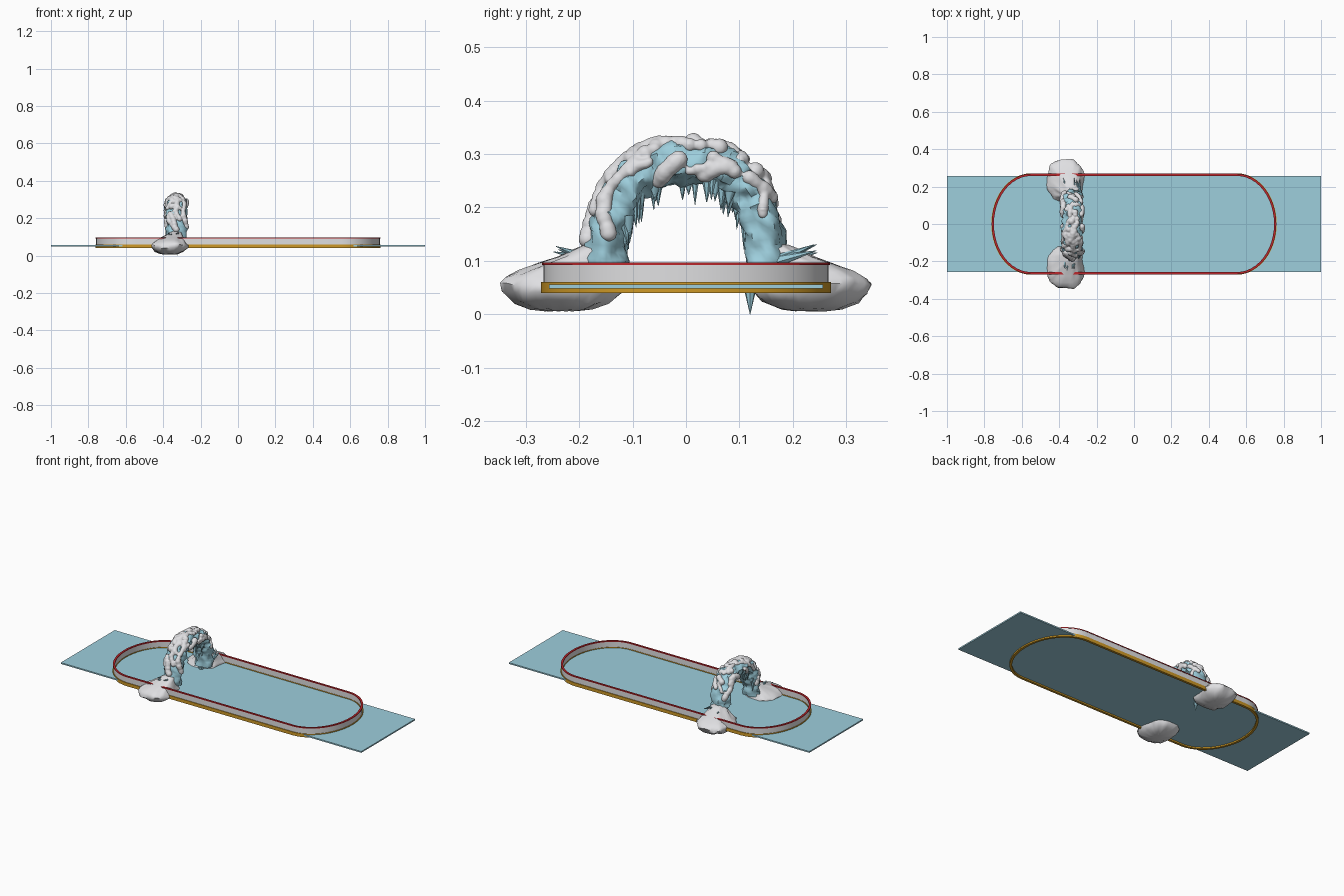
import bpy, bmesh, math, random
from mathutils import Vector, Matrix, noise

if "Cube" in bpy.data.objects:
    bpy.data.objects.remove(bpy.data.objects["Cube"])

random.seed(4)
PI = math.pi


def mat(name, r, g, b):
    m = bpy.data.materials.new(name)
    m.diffuse_color = (r, g, b, 1)
    m.use_nodes = True
    m.node_tree.nodes["Principled BSDF"].inputs["Base Color"].default_value = m.diffuse_color
    return m


ICE = mat("ice_blue", 0.34, 0.62, 0.72)
SNOW = mat("snow_white", 0.74, 0.74, 0.76)
WHITE = mat("board_white", 0.74, 0.74, 0.75)
RED = mat("trim_red", 0.50, 0.02, 0.025)
GOLD = mat("kick_plate_gold", 0.62, 0.32, 0.02)


def finish(name, bm, material, smooth=40):
    bmesh.ops.recalc_face_normals(bm, faces=bm.faces)
    me = bpy.data.meshes.new(name)
    bm.to_mesh(me)
    bm.free()
    me.materials.append(material)
    ob = bpy.data.objects.new(name, me)
    bpy.context.collection.objects.link(ob)
    if smooth:
        bpy.ops.object.select_all(action='DESELECT')
        ob.select_set(True)
        bpy.context.view_layer.objects.active = ob
        bpy.ops.object.shade_smooth_by_angle(angle=math.radians(smooth))
    return ob


def skin(bm, rings, close=False, caps=True):
    """Bridge rings of points; close joins the last ring to the first."""
    vs = [[bm.verts.new(p) for p in r] for r in rings]
    n = len(vs[0])
    pairs = list(zip(vs, vs[1:])) + ([(vs[-1], vs[0])] if close else [])
    for a, b in pairs:
        for i in range(n):
            j = (i + 1) % n
            bm.faces.new((a[i], a[j], b[j], b[i]))
    if caps and not close:
        bm.faces.new(vs[0])
        bm.faces.new(vs[-1])


# Ice sheet
bm = bmesh.new()
bmesh.ops.create_cube(bm, size=1, matrix=Matrix.Translation((0, 0, 0.052))
                      @ Matrix.Diagonal((2, 0.512, 0.008, 1)))
finish("ice_sheet", bm, ICE, 0)


# Rink boards: one rounded loop used for three stacked bands
def rink_loop(off, z, n=24):
    pts = []
    for side in (1, -1):
        for i in range(n + 1):
            a = PI * i / n - PI / 2
            pts.append((side * (0.55 + (0.205 + off) * math.cos(a)),
                        side * (0.263 + off) * math.sin(a), z))
    return pts


def band(name, material, inner, outer, z0, z1):
    bm = bmesh.new()
    skin(bm, [rink_loop(outer, z0), rink_loop(outer, z1),
              rink_loop(inner, z1), rink_loop(inner, z0)], close=True)
    finish(name, bm, material)


band("rink_boards", WHITE, -0.004, 0.004, 0.05, 0.093)
band("top_rail", RED, -0.006, 0.006, 0.092, 0.097)
band("kick_plate", GOLD, -0.006, 0.008, 0.04, 0.060)


# Arch path: point and outward normal in the yz plane
def path(t):
    c, s = math.cos(t), max(0.0, math.sin(t))
    return Vector((-0.33, math.copysign(0.15 * abs(c) ** 0.8, c),
                   0.07 + 0.215 * s ** 0.8))


def frame(t):
    d = (path(min(PI, t + 0.02)) - path(max(0, t - 0.02))).normalized()
    return path(t), Vector((0, d.z, -d.y))


X = Vector((1, 0, 0))

# Ice arch core with icicles
bm = bmesh.new()
rings = []
for i in range(65):
    t = PI * i / 64
    p, n = frame(t)
    ring = []
    for k in range(24):
        a = 2 * PI * k / 24
        q = p + n * (0.038 * math.cos(a)) + X * (0.052 * math.sin(a))
        f = 1 + 0.35 * noise.noise(q * 35) + 0.15 * noise.noise(q * 90)
        ring.append(p + (q - p) * f)
    rings.append(ring)
skin(bm, rings)


def spike(base, tip, r):
    d = Vector(tip) - Vector(base)
    m = Matrix.Translation(Vector(base) + d / 2) @ d.to_track_quat('Z', 'Y').to_matrix().to_4x4()
    bmesh.ops.create_cone(bm, cap_ends=True, segments=7, radius1=r,
                          radius2=0.0005, depth=d.length, matrix=m)


for i in range(44):
    t = random.uniform(0.25, PI - 0.25)
    p, n = frame(t)
    b = p - n * 0.026 + X * random.uniform(-0.04, 0.04)
    spike(b, b - n * 0.006 - Vector((0, 0, random.uniform(0.025, 0.048))),
          random.uniform(0.008, 0.013))
for s in (1, -1):
    for i in range(5):
        b = Vector((-0.33 + random.uniform(-0.05, 0.05), s * 0.17, 0.10))
        spike(b, b + Vector((random.uniform(-0.02, 0.02), s * random.uniform(0.03, 0.08),
                             random.uniform(0.015, 0.035))), 0.012)
spike((-0.33, 0.12, 0.07), (-0.325, 0.12, 0.0), 0.017)
finish("ice_arch", bm, ICE, 50)

# Snow crust: wandering strands of blobs over the arch, fused together
bm = bmesh.new()


def blob(t, phi, r):
    p, n = frame(t)
    c = p + n * (0.037 * math.cos(phi)) + X * (0.052 * math.sin(phi))
    bmesh.ops.create_icosphere(bm, subdivisions=2, radius=r, matrix=Matrix.Translation(c))


for k in range(34):
    t = PI / 2 + random.uniform(-1.25, 1.15)
    phi = random.uniform(-1.6, 1.6)
    drift = random.uniform(-0.25, 0.25)
    r = random.uniform(0.010, 0.017)
    for j in range(random.randint(5, 11)):
        blob(min(max(t, 0.12), PI - 0.12), phi, r * random.uniform(0.85, 1.1))
        t += 0.04
        phi += drift * 0.5 + random.uniform(-0.08, 0.08)
# Fuller cap along the crown
for k in range(40):
    blob(PI / 2 + random.uniform(-0.8, 0.8), random.uniform(-0.75, 0.75),
         random.uniform(0.011, 0.019))
crust = finish("snow_crust", bm, SNOW, 0)
rm = crust.modifiers.new("fuse", 'REMESH')
rm.mode = 'VOXEL'
rm.voxel_size = 0.0035
rm.use_smooth_shade = True
sm = crust.modifiers.new("soften", 'SMOOTH')
sm.iterations = 4

# Snow mounds at both feet: (z, width factor, shift toward the arch)
PROFILE = [(0.006, 0.25, 0), (0.010, 0.50, 0), (0.022, 0.78, 0), (0.040, 0.95, 0),
           (0.056, 1.0, 0), (0.068, 0.93, 0), (0.080, 0.78, 0.15),
           (0.094, 0.62, 0.4), (0.108, 0.46, 0.75), (0.122, 0.34, 1.0), (0.130, 0.16, 1.0)]
for s, name in ((1, "back_snow_mound"), (-1, "front_snow_mound")):
    bm = bmesh.new()
    rings = []
    for z, w, sh in PROFILE:
        ring = []
        for k in range(40):
            a = 2 * PI * k / 40
            c, q = math.cos(a), math.sin(a)
            d = Vector((math.copysign(abs(c) ** 0.75, c), math.copysign(abs(q) ** 0.75, q), 0))
            f = w * (0.98 + 0.13 * noise.noise(Vector((c * 2.2, q * 2.2 + 5 * s, z * 40))))
            ring.append((-0.365 + 0.03 * sh + 0.1 * f * d.x,
                         s * (0.233 - 0.06 * sh) + 0.115 * f * d.y,
                         z + 0.007 * w * noise.noise(Vector((c * 3, q * 3, z * 30 + s)))))
        rings.append(ring)
    skin(bm, rings)
    finish(name, bm, SNOW, 60)
